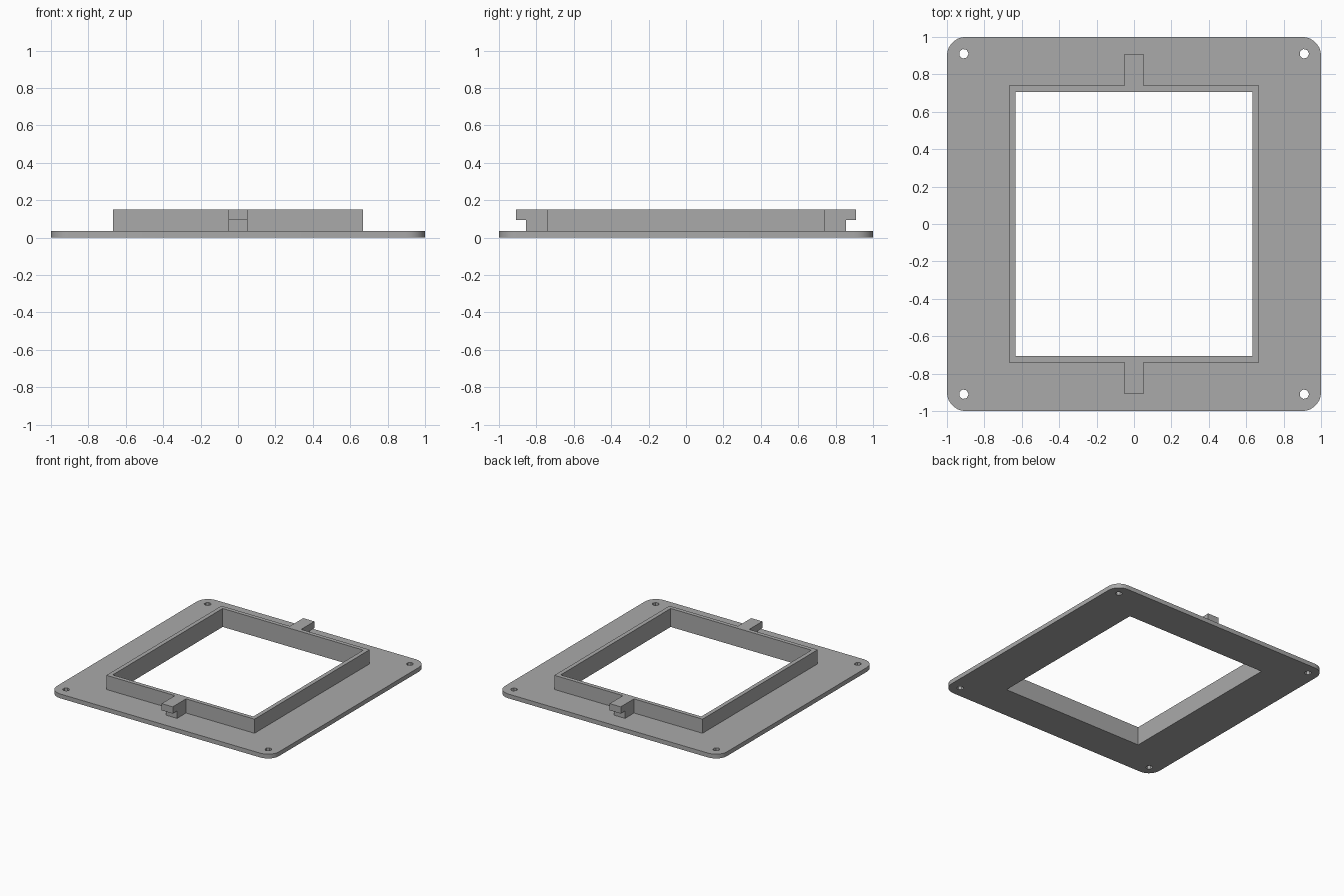
import bpy, bmesh, math
from mathutils import Vector

cube = bpy.data.objects.get("Cube")
if cube:
    bpy.data.objects.remove(cube, do_unlink=True)

grey = bpy.data.materials.new("plain grey")
grey.use_nodes = True
colour = (0.4, 0.4, 0.4, 1)
grey.diffuse_color = colour
grey.node_tree.nodes["Principled BSDF"].inputs["Base Color"].default_value = colour

PLATE_TOP, LEDGE, TOP = 0.035, 0.095, 0.15
OPEN_X, OPEN_Y = 0.633, 0.707
RIM_X, RIM_Y = 0.667, 0.74
HOLE = 0.91


def rectangle(x, y):
    return [(-x, -y), (x, -y), (x, y), (-x, y)]


def circle(cx, cy, r, sides):
    step = math.tau / sides
    return [(cx + r * math.cos(i * step), cy + r * math.sin(i * step)) for i in range(sides)]


def rounded_square(half, r, steps):
    points = []
    for quarter, (sx, sy) in enumerate([(1, 1), (-1, 1), (-1, -1), (1, -1)]):
        for i in range(steps + 1):
            a = (quarter + i / steps) * math.pi / 2
            points.append((sx * (half - r) + r * math.cos(a), sy * (half - r) + r * math.sin(a)))
    return points


def extrude_loops(name, loops, place, direction):
    """Fill an outline (with any holes) and extrude it into a solid."""
    bm = bmesh.new()
    for loop in loops:
        verts = [bm.verts.new(place(*p)) for p in loop]
        for a, b in zip(verts, verts[1:] + verts[:1]):
            bm.edges.new((a, b))
    bmesh.ops.triangle_fill(bm, edges=bm.edges[:], use_beauty=True, use_dissolve=False)
    result = bmesh.ops.extrude_face_region(bm, geom=bm.faces[:], use_keep_orig=True)
    moved = [g for g in result["geom"] if isinstance(g, bmesh.types.BMVert)]
    bmesh.ops.translate(bm, verts=moved, vec=Vector(direction))
    bmesh.ops.recalc_face_normals(bm, faces=bm.faces[:])
    mesh = bpy.data.meshes.new(name)
    bm.to_mesh(mesh)
    bm.free()
    mesh.materials.append(grey)
    obj = bpy.data.objects.new(name, mesh)
    bpy.context.collection.objects.link(obj)
    return obj


# Base plate with rounded corners, window opening and four screw holes
holes = [circle(x, y, 0.026, 7) for x in (-HOLE, HOLE) for y in (-HOLE, HOLE)]
plate = extrude_loops("base_plate",
                      [rounded_square(1, 0.1, 7), rectangle(OPEN_X, OPEN_Y)] + holes,
                      lambda x, y: (x, y, 0), (0, 0, PLATE_TOP))
bpy.ops.object.select_all(action="DESELECT")
plate.select_set(True)
bpy.context.view_layer.objects.active = plate
bpy.ops.object.shade_smooth_by_angle(angle=math.radians(30))

# Raised rim around the opening
extrude_loops("raised_rim", [rectangle(RIM_X, RIM_Y), rectangle(OPEN_X, OPEN_Y)],
              lambda x, y: (x, y, PLATE_TOP), (0, 0, TOP - PLATE_TOP))

# Hooked clip on the front and back of the rim
hook = [(RIM_Y, PLATE_TOP), (0.855, PLATE_TOP), (0.855, LEDGE),
        (HOLE, LEDGE), (HOLE, TOP), (RIM_Y, TOP)]
for name, side in (("front_clip", -1), ("back_clip", 1)):
    extrude_loops(name, [hook], lambda y, z: (-0.05, side * y, z), (0.1, 0, 0))
